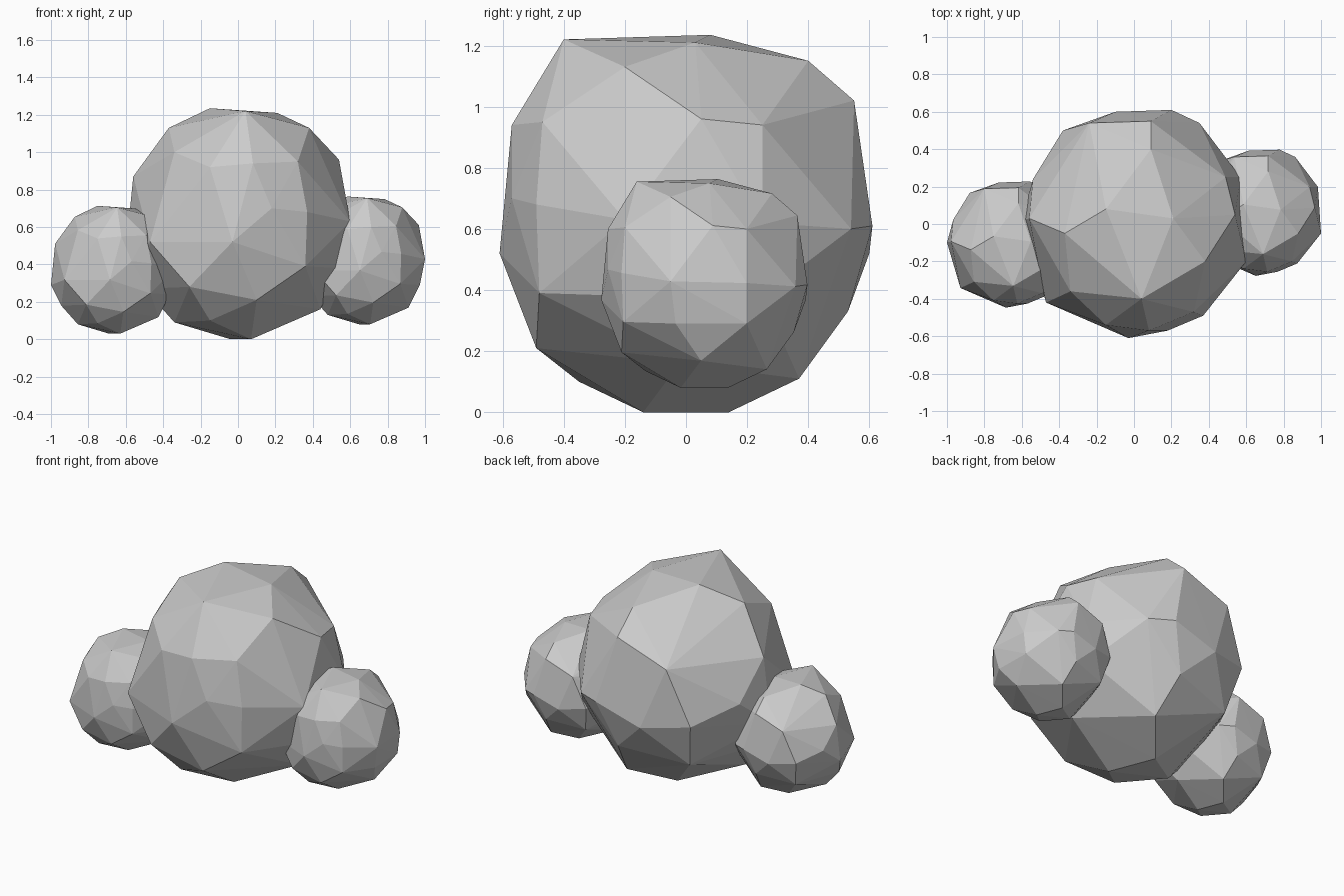
import bpy, bmesh
from mathutils import Vector

# Corner points of the boulder; its facets are their convex hull
CORNERS = [
    # crown
    (.04, -.40, 1.22), (-.15, .08, 1.235), (.21, .03, 1.21), (.09, .40, 1.15),
    (.38, -.20, 1.13), (-.37, -.05, 1.13), (-.34, -.36, 1.0),
    # shoulders
    (-.15, -.54, .92), (.08, -.57, .94), (.32, -.47, .95), (.54, .05, .96),
    (.49, .25, .94), (.09, .55, 1.02), (-.24, .54, .90), (-.56, .03, .87),
    # waist
    (-.03, -.61, .52), (.18, -.57, .70), (.37, -.49, .68), (.60, -.20, .63),
    (.57, .25, .62), (.35, .54, .60), (.20, .61, .61), (-.10, .60, .52),
    (-.38, .50, .56), (-.54, .24, .65), (-.60, .02, .47), (-.47, -.42, .52),
    # lower slopes
    (.36, -.48, .39), (.10, -.49, .21), (-.26, -.49, .28), (.55, -.17, .38),
    (.54, .25, .38), (.10, .53, .33), (-.32, .42, .28), (-.50, -.10, .27),
    # foot
    (.44, -.02, .16), (.15, .37, .11), (-.34, -.10, .09), (-.15, -.35, .10),
    (.07, -.14, 0), (-.04, .14, 0),
]


def boulder(name, location, scale):
    bm = bmesh.new()
    for c in CORNERS:
        bm.verts.new(Vector(c) * scale)
    hull = bmesh.ops.convex_hull(bm, input=bm.verts[:])
    loose = {v for v in hull["geom_interior"] + hull["geom_unused"]
             if isinstance(v, bmesh.types.BMVert)}
    bmesh.ops.delete(bm, geom=list(loose), context='VERTS')
    bmesh.ops.recalc_face_normals(bm, faces=bm.faces[:])
    mesh = bpy.data.meshes.new(name)
    bm.to_mesh(mesh)
    bm.free()
    obj = bpy.data.objects.new(name, mesh)
    obj.location = location
    bpy.context.collection.objects.link(obj)


# One big boulder flanked by two smaller copies
boulder("large_boulder", (0, 0, 0), 1)
boulder("left_small_boulder", (-.668, -.11, .03), .553)
boulder("right_small_boulder", (.668, .06, .08), .553)
